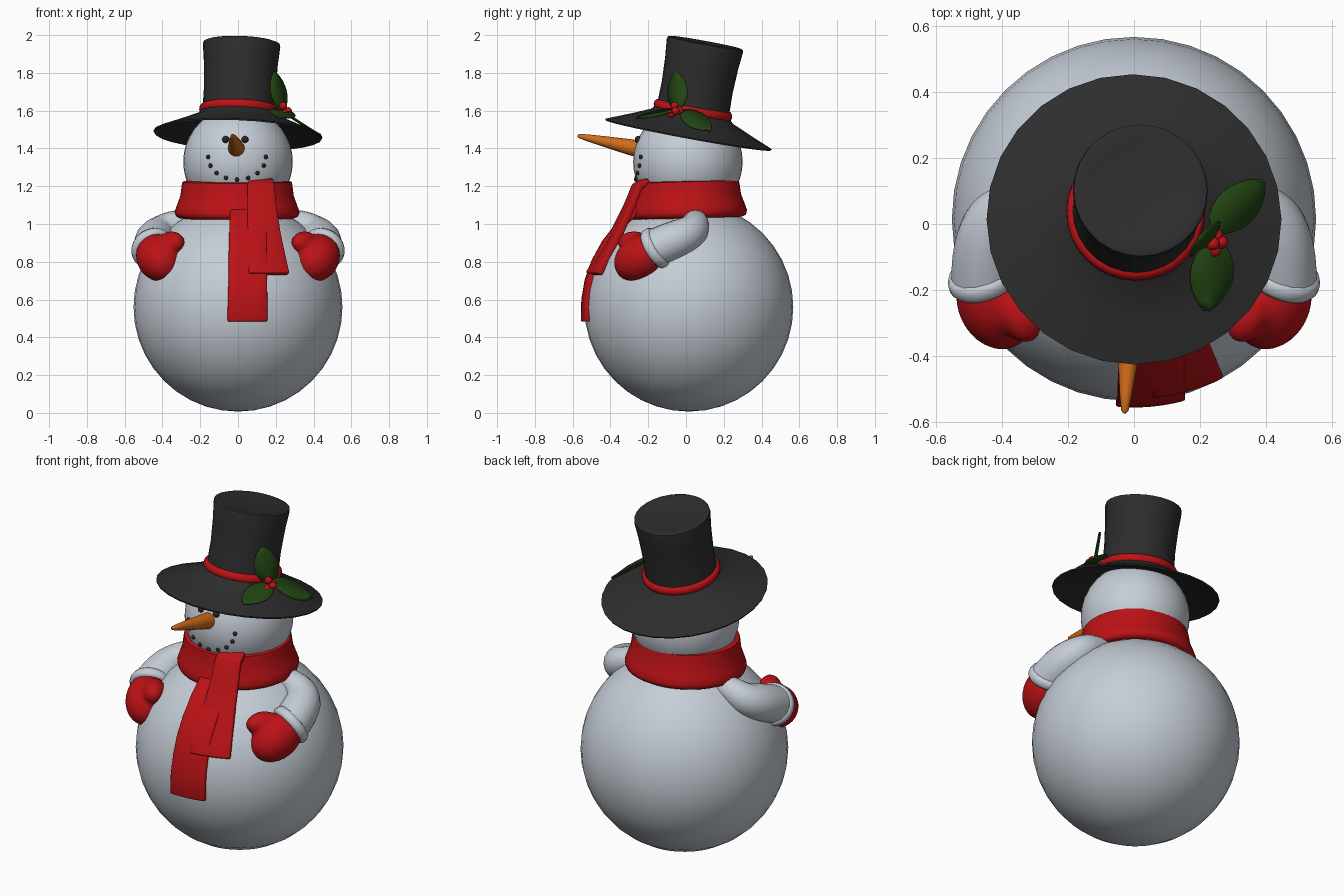
import bpy, bmesh, math
from mathutils import Vector, Matrix

cube = bpy.data.objects.get("Cube")
if cube:
    bpy.data.objects.remove(cube)


def material(name, rgb):
    m = bpy.data.materials.new(name)
    m.use_nodes = True
    m.diffuse_color = (*rgb, 1)
    bsdf = m.node_tree.nodes["Principled BSDF"]
    bsdf.inputs["Base Color"].default_value = (*rgb, 1)
    bsdf.inputs["Roughness"].default_value = 0.8
    return m


SNOW = material("snow white", (0.56, 0.61, 0.67))
RED = material("wool red", (0.5, 0.006, 0.008))
BLACK = material("hat black", (0.026, 0.026, 0.026))
COAL = material("coal", (0.02, 0.02, 0.022))
ORANGE = material("carrot orange", (0.62, 0.15, 0.01))
GREEN = material("holly green", (0.016, 0.06, 0.006))


def finish(name, bm, mat, angle=40):
    bmesh.ops.recalc_face_normals(bm, faces=bm.faces)
    me = bpy.data.meshes.new(name)
    bm.to_mesh(me)
    bm.free()
    ob = bpy.data.objects.new(name, me)
    bpy.context.collection.objects.link(ob)
    me.materials.append(mat)
    for o in bpy.context.selected_objects:
        o.select_set(False)
    bpy.context.view_layer.objects.active = ob
    ob.select_set(True)
    bpy.ops.object.shade_smooth_by_angle(angle=math.radians(angle))
    return ob


def frame(origin, axis):
    """Matrix whose local z follows the axis."""
    return Matrix.Translation(origin) @ Vector(axis).to_track_quat('Z', 'Y').to_matrix().to_4x4()


def add_ball(bm, matrix, radius, seg=32):
    bmesh.ops.create_uvsphere(bm, u_segments=seg, v_segments=seg // 2, radius=radius, matrix=matrix)


def ball(name, centre, radius, mat, seg=32):
    bm = bmesh.new()
    add_ball(bm, Matrix.Translation(centre), radius, seg)
    return finish(name, bm, mat)


def lathe(name, profile, matrix, mat, seg=32, closed=False, angle=40):
    """Revolve (radius, height) points; a closed profile makes a ring."""
    bm = bmesh.new()
    rings = [[bm.verts.new((r * math.cos(2 * math.pi * i / seg), r * math.sin(2 * math.pi * i / seg), z))
              for i in range(seg)] for r, z in profile]
    pairs = list(zip(rings, rings[1:])) + ([(rings[-1], rings[0])] if closed else [])
    for a, b in pairs:
        for i in range(seg):
            j = (i + 1) % seg
            bm.faces.new((a[i], a[j], b[j], b[i]))
    if not closed:
        bm.faces.new(rings[0])
        bm.faces.new(rings[-1])
    bm.transform(matrix)
    return finish(name, bm, mat, angle)


def mirror(ob):
    ob.modifiers.new("Mirror", 'MIRROR')


# Body and head
ball("body", (0, 0.015, 0.56), 0.553, SNOW, 40)
HEAD, HEAD_R = Vector((0, 0.01, 1.33)), 0.29
ball("head", HEAD, HEAD_R, SNOW, 40)


# Face: coal eyes, coal smile and carrot nose
def on_face(x, z):
    return (x, HEAD.y - math.sqrt(HEAD_R ** 2 - x ** 2 - (z - HEAD.z) ** 2), z)


for side, x in (("right", -0.065), ("left", 0.037)):
    ball(side + "_eye", on_face(x, 1.447), 0.019, COAL, 12)
for i in range(9):
    a = math.pi * (1 + i / 8)
    ball(f"mouth_coal_{i + 1}", on_face(-0.005 + 0.153 * math.cos(a), 1.355 + 0.12 * math.sin(a)), 0.012, COAL, 10)
lathe("carrot_nose", [(0.03, -0.02), (0.045, 0.0), (0.041, 0.06), (0.029, 0.18), (0.018, 0.28), (0.011, 0.325), (0.004, 0.333)],
      frame((-0.008, -0.25, 1.397), (-0.02, -0.32, 0.07)), ORANGE, 16)

# Tilted top hat with its band
HAT = frame((0, 0.014, 1.477), (0.04, 0.18, 0.98))
lathe("top_hat", [(0.17, 0.07), (0.3, 0.035), (0.445, -0.008), (0.448, 0.0), (0.32, 0.052), (0.22, 0.095),
                  (0.193, 0.125), (0.19, 0.25), (0.196, 0.38), (0.205, 0.475), (0.203, 0.488), (0.19, 0.493), (0.16, 0.486)],
      HAT, BLACK, 28)
lathe("hat_band", [(0.18, 0.1), (0.203, 0.104), (0.211, 0.122), (0.209, 0.14), (0.198, 0.152), (0.18, 0.152)],
      HAT, RED, 32, closed=True, angle=60)


# Holly leaves and berries
def leaf(name, base, tip, width):
    base, tip, width = Vector(base), Vector(tip), Vector(width).normalized()
    normal = (tip - base).cross(width).normalized()
    bm = bmesh.new()
    rows = []
    for i in range(9):
        t = i / 8
        half = 0.006 + 0.062 * math.sin(math.pi * t ** 0.9) ** 0.7 if 0 < i < 8 else 0.008
        mid = base.lerp(tip, t)
        rows.append([bm.verts.new(mid + width * half * s + normal * 0.008 * abs(s)) for s in (-1, 0, 1)])
    for a, b in zip(rows, rows[1:]):
        for k in range(2):
            bm.faces.new((a[k], a[k + 1], b[k + 1], b[k]))
    ob = finish(name, bm, GREEN)
    ob.modifiers.new("Thickness", 'SOLIDIFY').thickness = 0.006


leaf("upright_leaf", (0.245, -0.05, 1.6), (0.2, -0.055, 1.807), (0.7, 0.9, 0.1))
leaf("front_leaf", (0.25, -0.05, 1.6), (0.22, -0.262, 1.56), (1, -0.1, -0.25))
leaf("back_leaf", (0.235, -0.02, 1.595), (0.39, 0.13, 1.495), (-0.7, 0.72, 0.45))
for i, p in enumerate([(0.25, -0.035, 1.6), (0.215, -0.055, 1.6), (0.265, -0.055, 1.598), (0.245, -0.08, 1.583), (0.24, -0.06, 1.625)]):
    ball(f"berry_{i + 1}", p, 0.021, RED, 14)

# Scarf: flared collar and two hanging tails
lathe("scarf_collar", [(0.26, 0.2), (0.284, 0.193), (0.288, 0.17), (0.294, 0.12), (0.312, 0.07), (0.324, 0.035), (0.318, 0.012),
                       (0.295, 0), (0.24, 0.02)],
      Matrix.Translation((-0.005, 0.01, 1.03)) @ Matrix.Rotation(0.03, 4, 'X') @ Matrix.Diagonal((1.02, 0.97, 1, 1)),
      RED, 36, closed=True, angle=50)


def scarf_tail(name, path, columns=6):
    """Each path row is left x, right x, y, z; the strip wraps gently round the body."""
    bm = bmesh.new()
    rows = [[bm.verts.new((x, y + 0.9 * x * x, z)) for x in (x0 + (x1 - x0) * i / columns for i in range(columns + 1))]
            for x0, x1, y, z in path]
    for a, b in zip(rows, rows[1:]):
        for i in range(columns):
            bm.faces.new((a[i], a[i + 1], b[i + 1], b[i]))
    ob = finish(name, bm, RED)
    solid = ob.modifiers.new("Thickness", 'SOLIDIFY')
    solid.thickness, solid.offset = 0.035, 0
    bevel = ob.modifiers.new("Soft edges", 'BEVEL')
    bevel.width, bevel.segments = 0.008, 2


scarf_tail("front_tail", [(0.055, 0.185, -0.225, 1.228), (0.05, 0.19, -0.275, 1.2), (0.05, 0.2, -0.315, 1.1), (0.05, 0.222, -0.39, 0.95),
                          (0.052, 0.245, -0.455, 0.84), (0.056, 0.268, -0.52, 0.735)])
scarf_tail("under_tail", [(-0.04, 0.15, -0.27, 1.08), (-0.045, 0.15, -0.36, 0.99), (-0.047, 0.15, -0.43, 0.9), (-0.05, 0.15, -0.485, 0.8),
                          (-0.05, 0.152, -0.52, 0.7), (-0.053, 0.153, -0.537, 0.6), (-0.055, 0.153, -0.54, 0.483)])

# Arms: tapered tubes from the shoulders to the cuffs
curve = bpy.data.curves.new("arm_path", 'CURVE')
curve.dimensions, curve.bevel_depth, curve.bevel_resolution = '3D', 1, 6
curve.use_fill_caps, curve.resolution_u = True, 6
spline = curve.splines.new('NURBS')
arm_points = [(0.2, 0.05, 1.03, 0.05), (0.32, 0.055, 1.01, 0.07), (0.41, 0.03, 0.955, 0.092),
              (0.45, -0.07, 0.91, 0.105), (0.45, -0.165, 0.87, 0.105)]
spline.points.add(len(arm_points) - 1)
for p, (x, y, z, r) in zip(spline.points, arm_points):
    p.co, p.radius = (x, y, z, 1), r
spline.use_endpoint_u, spline.order_u = True, 3
arm_path = bpy.data.objects.new("arm_path", curve)
bpy.context.collection.objects.link(arm_path)
bpy.context.view_layer.update()
bm = bmesh.new()
bm.from_mesh(arm_path.to_mesh())
arm_path.to_mesh_clear()
bpy.data.objects.remove(arm_path)
mirror(finish("arms", bm, SNOW))

# Cuffs and mittens
HAND = Vector((-0.32, -0.78, -0.48)).normalized()
WRIST = Vector((0.453, -0.155, 0.873))
mirror(lathe("cuffs", [(0.09, -0.028), (0.108, -0.024), (0.116, -0.008), (0.117, 0.012), (0.109, 0.026), (0.09, 0.03)],
             frame(WRIST, HAND), SNOW, 28, angle=60))
bm = bmesh.new()
add_ball(bm, frame(WRIST + HAND * 0.105, HAND) @ Matrix.Diagonal((1, 1, 1.3, 1)), 0.118)
add_ball(bm, frame((0.352, -0.275, 0.9), (-0.35, -0.6, 0.0)) @ Matrix.Diagonal((1, 1, 1.5, 1)), 0.062)
mittens = finish("mittens", bm, RED)
remesh = mittens.modifiers.new("Fuse", 'REMESH')
remesh.mode, remesh.voxel_size, remesh.use_smooth_shade = 'VOXEL', 0.014, True
mittens.modifiers.new("Soften", 'SMOOTH').iterations = 4
mirror(mittens)
